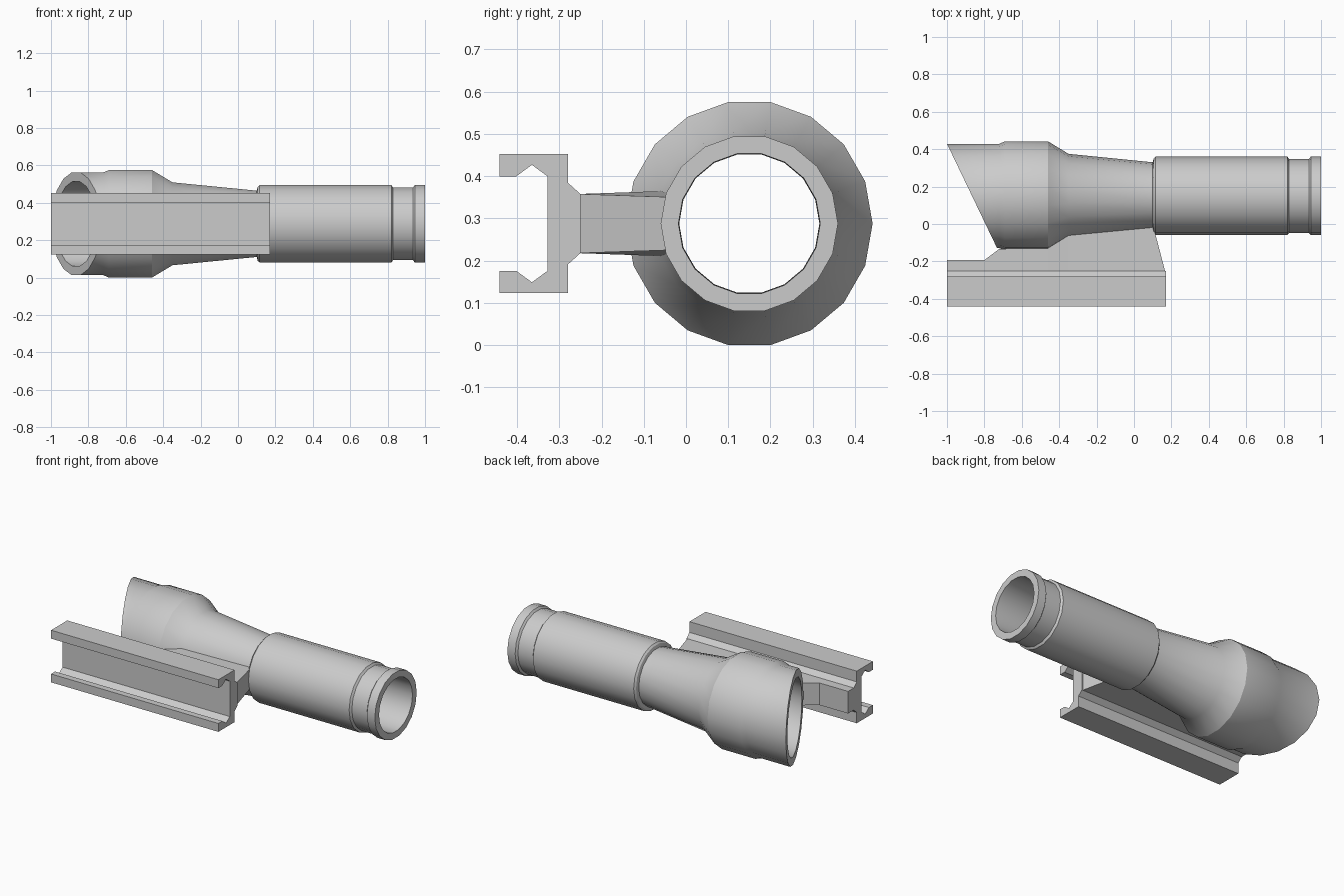
import bpy, bmesh, math

if "Cube" in bpy.data.objects:
    bpy.data.objects.remove(bpy.data.objects["Cube"])

CY, CZ, SIDES = 0.15, 0.2875, 18


def finish(name, bm, smooth=False):
    bmesh.ops.recalc_face_normals(bm, faces=bm.faces)
    mesh = bpy.data.meshes.new(name)
    bm.to_mesh(mesh)
    bm.free()
    obj = bpy.data.objects.new(name, mesh)
    bpy.context.collection.objects.link(obj)
    if smooth:
        bpy.ops.object.select_all(action='DESELECT')
        obj.select_set(True)
        bpy.context.view_layer.objects.active = obj
        bpy.ops.object.shade_smooth_by_angle(angle=math.radians(30))
    return obj


def bridge(bm, a, b):
    n = len(a)
    for i in range(n):
        bm.faces.new((a[i], a[(i + 1) % n], b[(i + 1) % n], b[i]))


# Hollow scope tube: closed (x, radius) profile; x None = slanted mouth
profile = [(None, .279), (-.72, .279), (-.69, .292), (-.46, .292),
           (-.35, .225), (.10, .18), (.105, .2), (.115, .21), (.82, .21),
           (.83, .197), (.935, .197), (.945, .21), (1, .21),
           (1, .168), (.97, .167), (-.35, .166), (-.46, .23), (None, .23)]
bm = bmesh.new()
rings = []
for x, r in profile:
    ring = []
    for i in range(SIDES):
        a = math.tau * i / SIDES
        v = r * math.cos(a)
        px = -.866 - .48 * v if x is None else x
        ring.append(bm.verts.new((px, CY + v, CZ + r * math.sin(a))))
    rings.append(ring)
for i in range(len(rings)):
    bridge(bm, rings[i], rings[(i + 1) % len(rings)])
finish("scope_tube", bm, smooth=True)

# Mounting rail: half section (y, height from centre) mirrored in z
half = [(-.25, .07), (-.28, .097), (-.28, .165), (-.442, .165),
        (-.442, .112), (-.402, .112), (-.365, .139), (-.328, .112)]
section = half + [(y, -h) for y, h in reversed(half)]
bm = bmesh.new()
ends = [[bm.verts.new((x, y, CZ + h)) for y, h in section] for x in (-1, .172)]
bridge(bm, *ends)
for e in ends:
    bm.faces.new(e)
finish("mounting_rail", bm)

# Web joining rail to tube: (base x, top x, top y, top half-height)
stations = [(-1, -1, -.193, .07), (-.8, -.8, -.193, .07),
            (-.72, -.72, -.133, .07), (-.46, -.46, -.128, .07),
            (-.35, -.35, -.056, .077), (.167, .105, -.018, .062)]
bm = bmesh.new()
loops = []
for bx, tx, ty, h in stations:
    loops.append([bm.verts.new(p) for p in (
        (bx, -.255, CZ - .07), (tx, ty, CZ - h),
        (tx, ty, CZ + h), (bx, -.255, CZ + .07))])
for a, b in zip(loops, loops[1:]):
    bridge(bm, a, b)
bm.faces.new(loops[0])
bm.faces.new(loops[-1])
finish("mount_web", bm)
